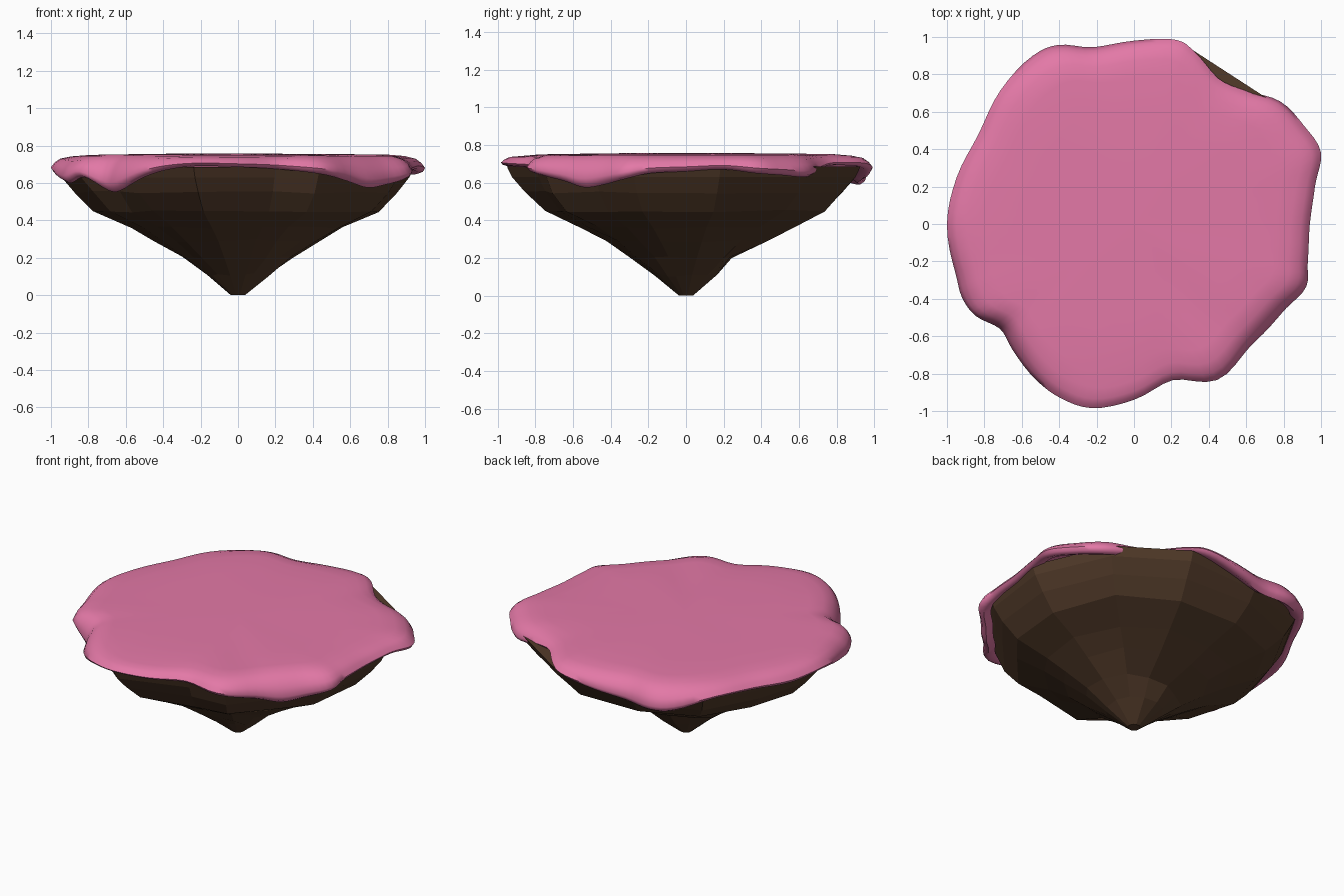
import bpy
import math
import random
from mathutils import Vector

if "Cube" in bpy.data.objects:
    bpy.data.objects.remove(bpy.data.objects["Cube"])
random.seed(4)


def material(name, colour):
    mat = bpy.data.materials.new(name)
    mat.use_nodes = True
    mat.diffuse_color = (*colour, 1)
    bsdf = mat.node_tree.nodes["Principled BSDF"]
    bsdf.inputs["Base Color"].default_value = (*colour, 1)
    bsdf.inputs["Roughness"].default_value = 0.9
    return mat


def loft(name, rings, mat, top=None, bottom=None):
    """Skin closed rings, listed downwards, and close the ends."""
    n = len(rings[0])
    verts = [v for ring in rings for v in ring]
    faces = []
    for k in range(len(rings) - 1):
        for i in range(n):
            j = (i + 1) % n
            faces.append((k * n + i, (k + 1) * n + i, (k + 1) * n + j, k * n + j))
    if top is not None:
        verts.append(top)
        faces += [(len(verts) - 1, i, (i + 1) % n) for i in range(n)]
    if bottom is not None:
        base = (len(rings) - 1) * n
        verts.append(bottom)
        faces += [(len(verts) - 1, base + (i + 1) % n, base + i) for i in range(n)]
    mesh = bpy.data.meshes.new(name)
    mesh.from_pydata(verts, [], faces)
    mesh.materials.append(mat)
    obj = bpy.data.objects.new(name, mesh)
    bpy.context.collection.objects.link(obj)
    return obj


def polar(angle, radius, z):
    a = math.radians(angle)
    return Vector((radius * math.cos(a), radius * math.sin(a), z))


def smooth_loop(points, steps):
    """Closed Catmull-Rom curve through (angle, radius, hem height) points."""
    n, out = len(points), []
    turn = Vector((360, 0, 0))
    pts = [Vector(p) for p in points]
    pts = [pts[-1] - turn] + pts + [pts[0] + turn, pts[1] + turn]
    for i in range(1, n + 1):
        a, b, c, d = pts[i - 1:i + 3]
        for s in range(steps):
            t = s / steps
            out.append(0.5 * (2 * b + (c - a) * t + (2 * a - 5 * b + 4 * c - d) * t ** 2
                              + (3 * b - a - 3 * c + d) * t ** 3))
    return out


turf_pink = material("turf pink", (0.77, 0.19, 0.385))
rock_brown = material("rock brown", (0.086, 0.044, 0.023))

# Turf: a wavy edge with a draped hem (angle, radius, hem height)
edge = [
    (0, .94, .66), (12, .99, .67), (21, 1.07, .65), (30, 1.05, .64), (40, 1.02, .63),
    (50, .93, .66), (60, .9, .69), (71, .98, .69), (77, 1.01, .67), (90, .98, .63),
    (103, .97, .6), (113, 1.04, .59), (121, 1.05, .6), (135, 1.01, .66),
    (150, .96, .66), (165, .98, .65), (180, 1.0, .66), (195, .99, .61), (203, 1.0, .6),
    (210, .98, .63), (218, .91, .56), (226, .935, .56), (238, .985, .63),
    (247, 1.01, .67), (257, 1.01, .69), (270, .94, .685), (284, .86, .675),
    (298, .945, .65), (312, .905, .61), (322, .91, .575), (331, .93, .59),
    (340, .98, .62), (348, .95, .65)]
rim = smooth_loop(edge, 4)


def dent(p):
    """Shallow hollow and ripples over the top of the turf."""
    p.z -= 0.015 * math.exp(-((p.x - .35) ** 2 + (p.y + .5) ** 2) / .02)
    p.z += 0.003 * math.sin(5 * p.x + 2) * math.cos(4 * p.y)
    return p


rings = [[dent(polar(a, r * f, z)) for a, r, h in rim]
         for f, z in ((.3, .756), (.6, .755), (.8, .752), (.89, .744))]
for f, lift in ((.95, .78), (.98, .55), (1.0, .27), (.99, .1), (.965, 0), (.92, .2)):
    rings.append([polar(a, r * f, h + lift * (.75 - h)) for a, r, h in rim])
turf = loft("turf", rings, turf_pink, top=Vector((0, 0, .757)))
bpy.context.view_layer.objects.active = turf
turf.select_set(True)
bpy.ops.object.shade_smooth_by_angle(angle=math.radians(60))
turf.select_set(False)

# Rock: a faceted, irregular cone narrowing to a blunt tip
rim_points = [(11, .96), (42, .985), (71, .98), (103, .925), (131, .985), (156, .93),
              (180, .97), (204, .945), (217, .85), (230, .89), (256, .98), (284, .83),
              (300, .88), (324, .85), (342, .925)]
profile = [(.685, 1), (.63, .972), (.55, .91), (.45, .8), (.36, .6),
           (.29, .46), (.2, .315), (.11, .18), (0, .04)]
rings = []
for k, (z, scale) in enumerate(profile):
    ring = []
    for angle, r in rim_points:
        # Lower down the outline becomes rounder
        r += (.95 - r) * max(0, (.6 - z) / .6)
        inner = 1 < k < len(profile) - 1
        jitter = random.uniform(-.02, .02) if inner else 0
        height = z + (random.uniform(-.008, .008) if inner else 0)
        # The back is cut in just above the tip
        cut = .83 if z == .2 and 60 < angle < 140 else 1
        ring.append(polar(angle, r * scale * cut * (1 + jitter), height))
    rings.append(ring)
loft("rock", rings, rock_brown, top=Vector((0, 0, .685)), bottom=Vector((0, 0, 0)))
